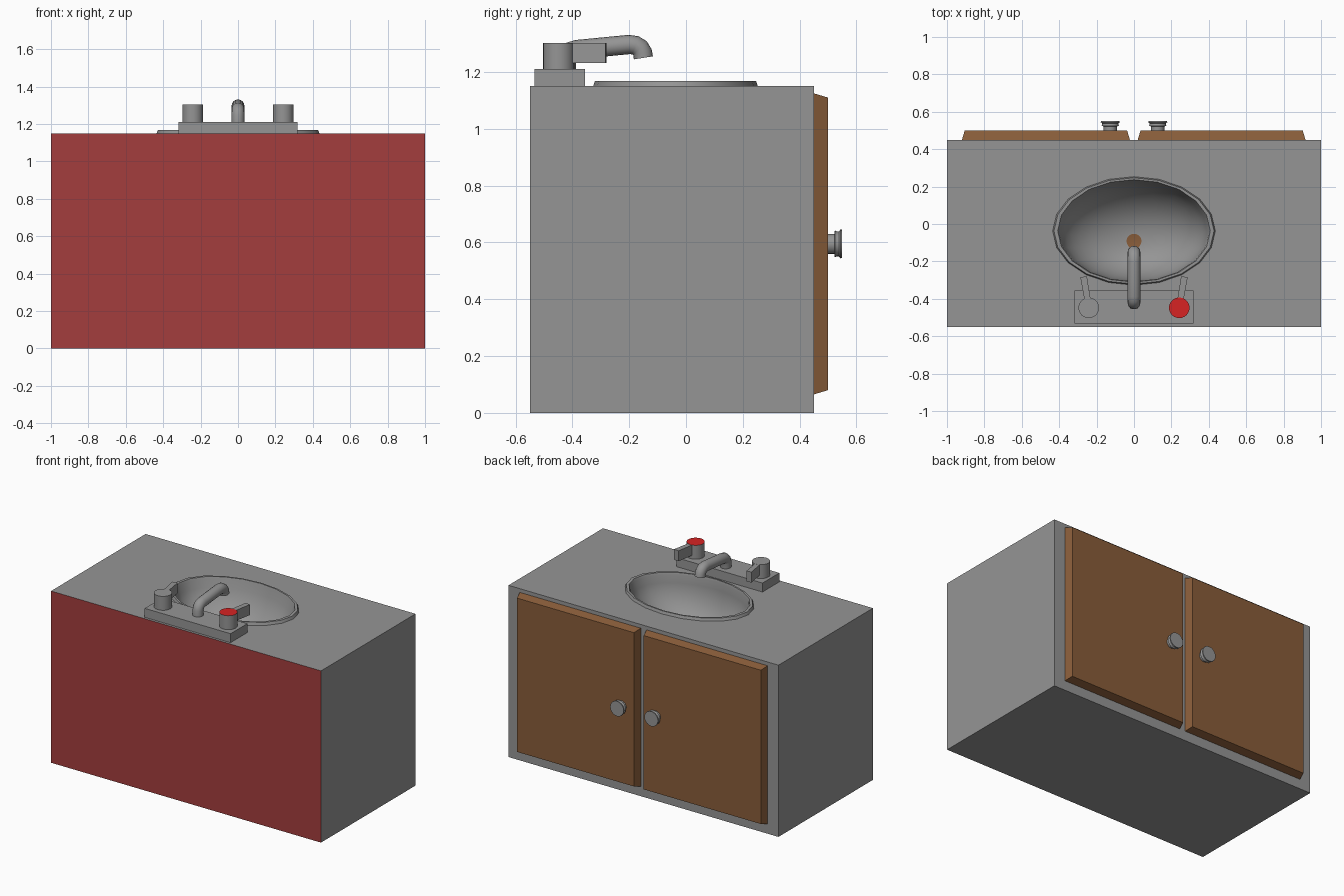
import bpy, bmesh, math
from mathutils import Vector

if "Cube" in bpy.data.objects:
    bpy.data.objects.remove(bpy.data.objects["Cube"])


def material(name, rgb):
    m = bpy.data.materials.new(name)
    m.diffuse_color = (*rgb, 1)
    m.use_nodes = True
    m.node_tree.nodes["Principled BSDF"].inputs["Base Color"].default_value = m.diffuse_color
    return m


GREY = material("grey", (0.30, 0.30, 0.30))
BROWN = material("wood brown", (0.25, 0.11, 0.042))
DULL_RED = material("dull red", (0.37, 0.047, 0.047))
RED = material("bright red", (0.68, 0.017, 0.017))


def finish(bm, name, mats, smooth=True):
    bmesh.ops.recalc_face_normals(bm, faces=bm.faces[:])
    me = bpy.data.meshes.new(name)
    bm.to_mesh(me)
    bm.free()
    ob = bpy.data.objects.new(name, me)
    bpy.context.collection.objects.link(ob)
    for m in mats:
        me.materials.append(m)
    if smooth:
        bpy.ops.object.select_all(action='DESELECT')
        ob.select_set(True)
        bpy.context.view_layer.objects.active = ob
        bpy.ops.object.shade_smooth_by_angle(angle=math.radians(35))
    return ob


def skin(bm, rings):
    """Join successive closed vertex rings with quads."""
    for a, b in zip(rings, rings[1:]):
        n = len(a)
        for i in range(n):
            bm.faces.new((a[i], a[(i + 1) % n], b[(i + 1) % n], b[i]))


def loft(name, rings, mat):
    """Closed solid through rings of points."""
    bm = bmesh.new()
    vr = [[bm.verts.new(p) for p in r] for r in rings]
    skin(bm, vr)
    bm.faces.new(vr[0])
    bm.faces.new(vr[-1])
    return bm if mat is None else finish(bm, name, [mat])


def circle(n):
    return [(math.cos(2 * math.pi * i / n), math.sin(2 * math.pi * i / n)) for i in range(n)]


def rect(x0, x1, a0, a1):
    return [(x0, a0), (x1, a0), (x1, a1), (x0, a1)]


# Cabinet with counter and sunken oval bowl as one closed shell
bm = bmesh.new()
low = [bm.verts.new((x, y, 0)) for x, y in rect(-1, 1, -0.55, 0.45)]
high = [bm.verts.new((x, y, 1.15)) for x, y in rect(-1, 1, -0.55, 0.45)]
skin(bm, [low, high])
bm.faces.new(low)
profile = [(0.435, 0.29, 1.15, -0.037), (0.428, 0.284, 1.168, -0.037),
           (0.408, 0.274, 1.168, -0.037), (0.402, 0.27, 1.155, -0.037)]
for k in range(1, 9):  # bowl curves down towards the off-centre drain
    t = k / 8 * math.radians(84)
    s = math.cos(t)
    profile.append((0.04 + 0.362 * (s - 0.1045 * k / 8), 0.04 + 0.23 * (s - 0.1045 * k / 8),
                    1.155 - 0.29 * math.sin(t), -0.037 - 0.055 * k / 8))
rings = [[bm.verts.new((rx * c, cy + ry * s, z)) for c, s in circle(20)]
         for rx, ry, z, cy in profile]
skin(bm, rings)
drain = bm.faces.new(rings[-1])
drain.material_index = 1
edges = [bm.edges.get((r[i], r[(i + 1) % len(r)])) for r in (high, rings[0]) for i in range(len(r))]
bmesh.ops.triangle_fill(bm, edges=edges, use_beauty=True)
for f in bm.faces:  # red wall on the front
    if all(v.co.y < -0.54 for v in f.verts):
        f.material_index = 2
finish(bm, "cabinet_with_basin", [GREY, BROWN, DULL_RED])

# Bevelled doors
for side, x0, x1 in (("left", -0.92, -0.022), ("right", 0.02, 0.917)):
    d = 0.015
    loft(side + "_door",
         [[(x, 0.45, z) for x, z in rect(x0, x1, 0.065, 1.125)],
          [(x, 0.50, z) for x, z in rect(x0 + d, x1 - d, 0.08, 1.11)]], BROWN)

# Turned door knobs
knob = [(0.035, 0.50), (0.035, 0.522), (0.048, 0.524), (0.044, 0.53),
        (0.044, 0.538), (0.051, 0.544), (0.05, 0.55)]
for side, sx in (("left", -1), ("right", 1)):
    loft(side + "_door_knob",
         [[(sx * 0.127 + r * c, y, 0.595 + r * s) for c, s in circle(20)] for r, y in knob], GREY)

# Tap base plate
loft("tap_base", [[(x, y, z) for x, y in rect(-0.318, 0.318, -0.533, -0.355)]
                  for z in (1.15, 1.21)], GREY)

# Tap handles: drum plus splayed lever, hot one has a red top
for side, sx in (("cold", -1), ("hot", 1)):
    bm = loft("", [[(sx * 0.242 + 0.055 * c, -0.448 + 0.055 * s, z) for c, s in circle(24)]
                   for z in (1.21, 1.303)], None)
    for f in bm.faces:
        if sx > 0 and all(v.co.z > 1.3 for v in f.verts):
            f.material_index = 1
    finish(bm, side + "_tap_drum", [GREY, RED])
    plan = [(0.229, -0.42), (0.262, -0.42), (0.287, -0.284), (0.252, -0.28)]
    loft(side + "_tap_lever", [[(sx * x, y, z) for x, y in plan] for z in (1.232, 1.302)], GREY)

# Spout: round tube swept along a bent path
path = [Vector((0, y, z)) for y, z in
        ((-0.422, 1.20), (-0.422, 1.245), (-0.416, 1.262), (-0.403, 1.274), (-0.385, 1.279),
         (-0.20, 1.297), (-0.178, 1.294), (-0.162, 1.284), (-0.153, 1.269), (-0.15, 1.25))]
rings = []
for i, p in enumerate(path):
    t = (path[min(i + 1, len(path) - 1)] - path[max(i - 1, 0)]).normalized()
    side = Vector((1, 0, 0))
    up = t.cross(side)
    rings.append([p + 0.034 * (c * side + s * up) for c, s in circle(16)])
loft("spout", rings, GREY)
